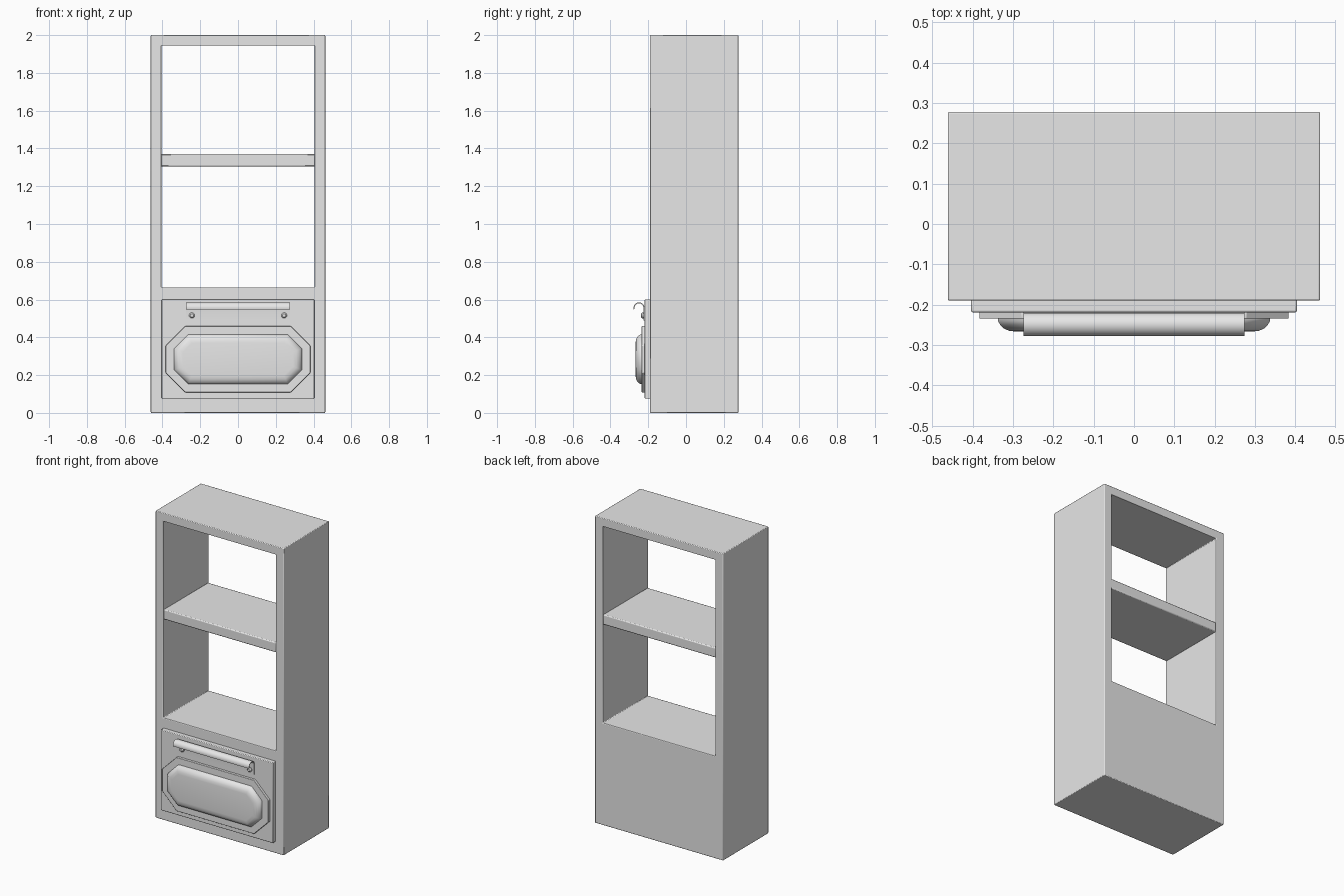
import bpy, bmesh, math

cube = bpy.data.objects.get("Cube")
if cube:
    bpy.data.objects.remove(cube, do_unlink=True)

grey = bpy.data.materials.new("plain grey")
grey.use_nodes = True
grey.diffuse_color = (0.8, 0.8, 0.8, 1)
grey.node_tree.nodes["Principled BSDF"].inputs["Base Color"].default_value = (0.8, 0.8, 0.8, 1)


def finish(name, bm, bevel=0, angle=40):
    """Turn a bmesh into a shaded object with an optional edge bevel."""
    bmesh.ops.recalc_face_normals(bm, faces=bm.faces)
    mesh = bpy.data.meshes.new(name)
    bm.to_mesh(mesh)
    bm.free()
    mesh.materials.append(grey)
    ob = bpy.data.objects.new(name, mesh)
    bpy.context.collection.objects.link(ob)
    if bevel:
        mod = ob.modifiers.new("soft edges", "BEVEL")
        mod.width, mod.segments = bevel, 2
    bpy.ops.object.select_all(action="DESELECT")
    ob.select_set(True)
    bpy.context.view_layer.objects.active = ob
    bpy.ops.object.shade_smooth_by_angle(angle=math.radians(angle))
    return ob


def box(name, x, y, z, bevel=0):
    """Box from (min, max) pairs."""
    bm = bmesh.new()
    bmesh.ops.create_cube(bm, size=1)
    for v in bm.verts:
        v.co = [sum(r) / 2 + c * (r[1] - r[0]) for r, c in zip((x, y, z), v.co)]
    return finish(name, bm, bevel)


def loft(name, rings, caps=True, closed=False, bevel=0):
    """Skin between rings of equal vertex count."""
    bm = bmesh.new()
    loops = [[bm.verts.new(p) for p in ring] for ring in rings]
    pairs = list(zip(loops, loops[1:]))
    if closed:
        pairs.append((loops[-1], loops[0]))
    n = len(loops[0])
    for a, b in pairs:
        for i in range(n):
            j = (i + 1) % n
            bm.faces.new((a[i], a[j], b[j], b[i]))
    if caps:
        bm.faces.new(loops[0])
        bm.faces.new(loops[-1])
    return finish(name, bm, bevel)


def rect(w, z0, z1, y):
    return [(-w, y, z0), (w, y, z0), (w, y, z1), (-w, y, z1)]


def octagon(w, h, c, y, zc=0.284):
    pts = [(w, h - c), (w - c, h), (c - w, h), (-w, h - c),
           (-w, c - h), (c - w, -h), (w - c, -h), (w, c - h)]
    return [(x, y, zc + z) for x, z in pts]


# Cabinet carcass: solid base with an open frame above
FRONT, BACK = -0.19, 0.278
outer, inner = (0.462, 0, 2), (0.406, 0.665, 1.945)
loft("cabinet_frame", [rect(*outer, FRONT), rect(*outer, BACK),
                       rect(*inner, BACK), rect(*inner, FRONT)],
     caps=False, closed=True, bevel=0.004)
box("shelf", (-0.408, 0.408), (-0.186, 0.274), (1.305, 1.37), 0.006)

# Drawer front with its octagonal plate and raised pad
box("drawer_front", (-0.404, 0.404), (-0.219, -0.185), (0.075, 0.6), 0.004)
loft("drawer_plate", [octagon(0.383, 0.175, 0.104, y) for y in (-0.215, -0.235)], bevel=0.002)
pad = [(0, -0.23), (0, -0.24), (0.006, -0.25), (0.015, -0.259), (0.028, -0.265), (0.046, -0.267)]
loft("drawer_pad", [octagon(0.338 - d, 0.132 - d, 0.075 - 0.586 * d, y) for d, y in pad])

# Handle: flat back plate rolling over into a hooked lip
cy, cz, r, t = -0.249, 0.556, 0.029, 0.005
arc = [math.radians(a) for a in range(0, 196, 15)]
outside = [(cy + r * math.cos(a), cz + r * math.sin(a)) for a in arc]
inside = [(cy + (r - t) * math.cos(a), cz + (r - t) * math.sin(a)) for a in arc]
profile = [(cy + r, 0.49)] + outside + inside[::-1] + [(cy + r - t, 0.49)]
loft("drawer_handle", [[(x, y, z) for y, z in profile] for x in (-0.274, 0.274)])

# Handle screws
for side, x in (("left", 0.244), ("right", -0.244)):
    rings = []
    for radius, y in ((0.015, -0.222), (0.015, -0.232), (0.009, -0.239)):
        rings.append([(x + radius * math.cos(k * math.pi / 8), y,
                       0.516 + radius * math.sin(k * math.pi / 8)) for k in range(16)])
    loft(side + "_handle_screw", rings)
